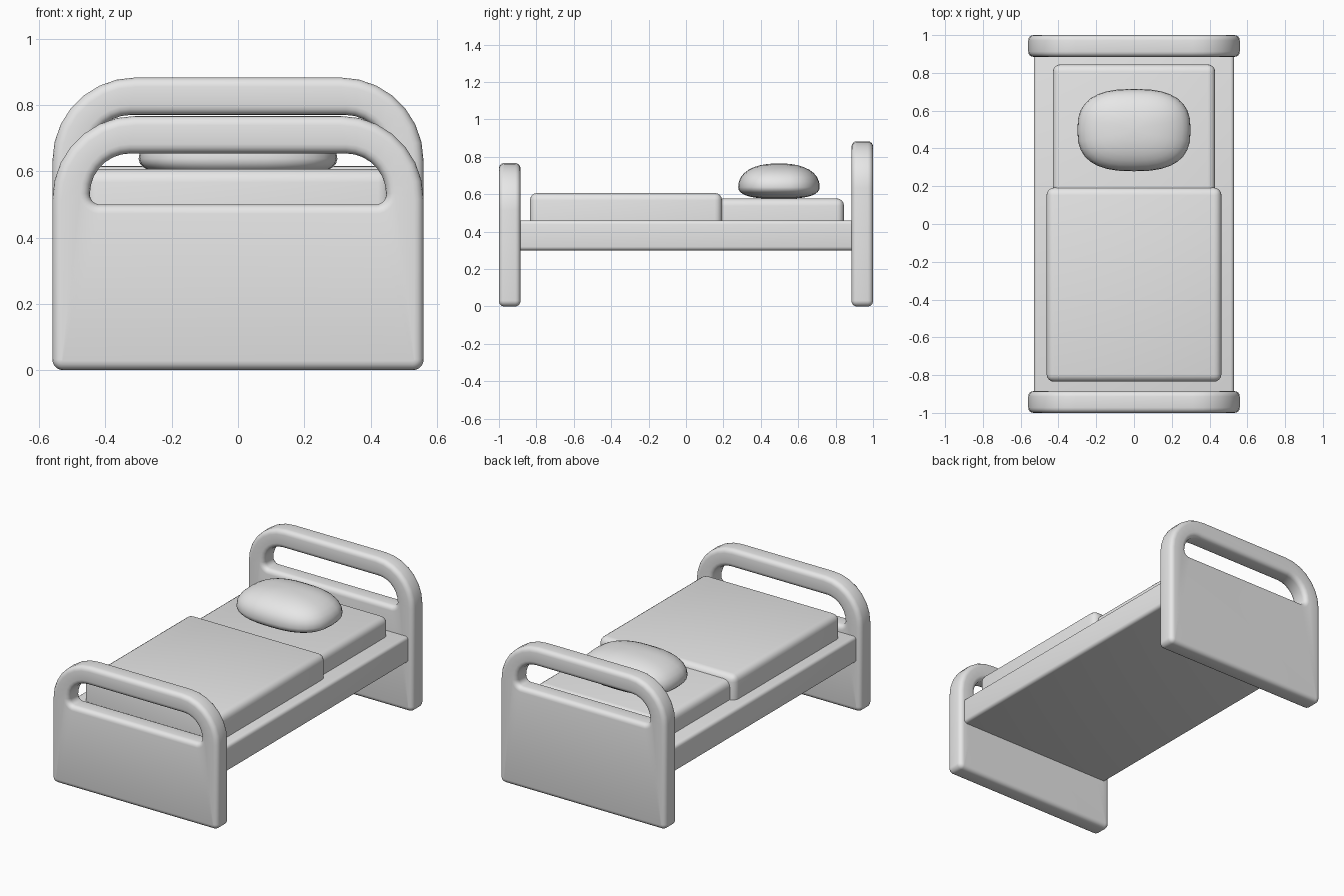
import bpy, bmesh, math
from mathutils import Vector

cube = bpy.data.objects.get("Cube")
if cube:
    bpy.data.objects.remove(cube, do_unlink=True)

grey = bpy.data.materials.new("plain grey")
grey.use_nodes = True
GREY = (0.8, 0.8, 0.8, 1)
grey.diffuse_color = GREY
grey.node_tree.nodes["Principled BSDF"].inputs["Base Color"].default_value = GREY


def finish(bm, name, angle=40):
    bmesh.ops.recalc_face_normals(bm, faces=bm.faces)
    mesh = bpy.data.meshes.new(name)
    bm.to_mesh(mesh)
    bm.free()
    mesh.materials.append(grey)
    obj = bpy.data.objects.new(name, mesh)
    bpy.context.collection.objects.link(obj)
    bpy.ops.object.select_all(action="DESELECT")
    obj.select_set(True)
    bpy.context.view_layer.objects.active = obj
    bpy.ops.object.shade_smooth_by_angle(angle=math.radians(angle))
    return obj


def outline(half, low, high, r_low, r_high, steps=7):
    """Rounded rectangle in x and z, anticlockwise from the lower right."""
    corners = ((1, low, r_low, -90), (1, high, r_high, 0),
               (-1, high, r_high, 90), (-1, low, r_low, 180))
    points = []
    for side, z, r, start in corners:
        cx = side * (half - r)
        cz = z + r if z == low else z - r
        for i in range(steps + 1):
            a = math.radians(start + 90 * i / steps)
            points.append((cx + r * math.cos(a), cz + r * math.sin(a)))
    return points


def end_board(name, y0, y1, top):
    """Arched board with a hand slot; both rims are rounded over."""
    bm = bmesh.new()
    loops = (outline(0.56, 0, top, 0.032, 0.25),
             outline(0.447, top - 0.267, top - 0.113, 0.03, 0.122))
    rings = [[[bm.verts.new((x, y, z)) for x, z in loop] for y in (y0, y1)]
             for loop in loops]
    (outer_a, outer_b), (inner_a, inner_b) = rings
    n = len(outer_a)
    for a, b in ((outer_a, outer_b), (inner_b, inner_a),
                 (inner_a, outer_a), (outer_b, inner_b)):
        for i in range(n):
            j = (i + 1) % n
            bm.faces.new((a[i], a[j], b[j], b[i]))
    rims = [bm.edges.get((ring[i], ring[(i + 1) % n]))
            for pair in rings for ring in pair for i in range(n)]
    bmesh.ops.recalc_face_normals(bm, faces=bm.faces)
    bmesh.ops.bevel(bm, geom=rims, offset=0.028, segments=4,
                    profile=0.5, affect="EDGES")
    return finish(bm, name)


def soft_box(name, low, high, radius, keep_bottom=False):
    """Box with rounded edges; the bottom edges can stay sharp."""
    low, high = Vector(low), Vector(high)
    bm = bmesh.new()
    bmesh.ops.create_cube(bm, size=1)
    for v in bm.verts:
        v.co = (low + high) / 2 + v.co * (high - low)
    edges = [e for e in bm.edges
             if not keep_bottom or any(v.co.z > low.z + 0.01 for v in e.verts)]
    bmesh.ops.bevel(bm, geom=edges, offset=radius, segments=4,
                    profile=0.5, affect="EDGES")
    return finish(bm, name)


def power(value, exponent):
    return math.copysign(abs(value) ** exponent, value)


# Head and foot boards
end_board("foot_board", -1, -0.885, 0.767)
end_board("head_board", 0.885, 1, 0.883)

# Frame and bedding
soft_box("bed_frame", (-0.53, -0.91, 0.3), (0.53, 0.91, 0.46), 0.02)
soft_box("mattress", (-0.43, -0.8, 0.45), (0.43, 0.845, 0.578), 0.04, True)
soft_box("blanket", (-0.463, -0.835, 0.45), (0.463, 0.193, 0.607), 0.04, True)

# Plump pillow: a squared-off sphere with a flatter underside
bm = bmesh.new()
bmesh.ops.create_uvsphere(bm, u_segments=32, v_segments=16, radius=1)
for v in bm.verts:
    flat = math.hypot(v.co.x, v.co.y)
    spread = power(flat, 0.85 if v.co.z > 0 else 0.65)
    around = math.atan2(v.co.y, v.co.x)
    height = 0.127 if v.co.z > 0 else 0.062
    v.co = (0.3 * spread * power(math.cos(around), 0.76),
            0.497 + 0.218 * spread * power(math.sin(around), 0.76),
            0.638 + height * power(v.co.z, 0.9))
finish(bm, "pillow", 80)
